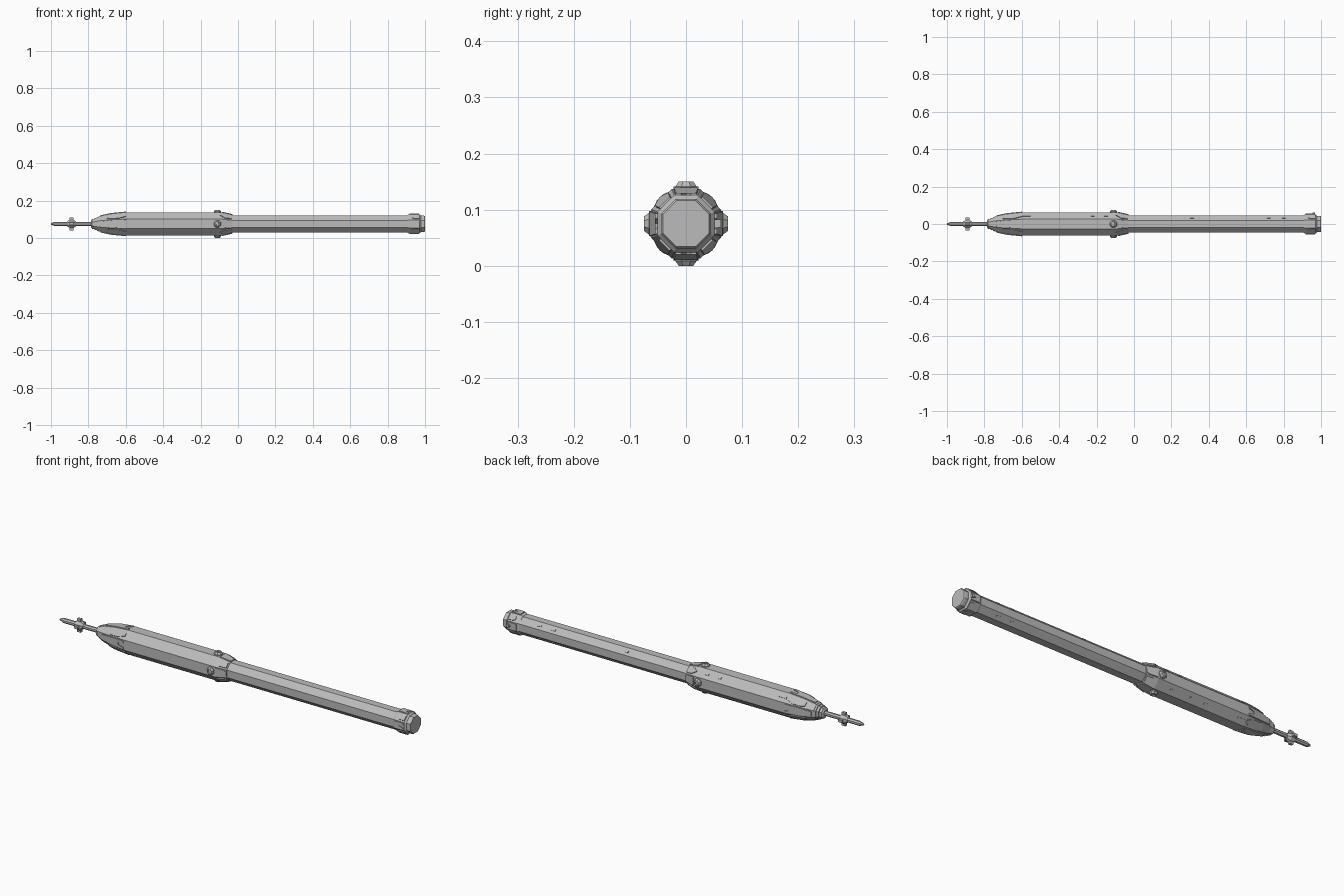
import bpy, bmesh, math
from mathutils import Vector

cube = bpy.data.objects.get("Cube")
if cube:
    bpy.data.objects.remove(cube, do_unlink=True)

AXIS_Z = 0.075
FLAT = math.tan(math.pi / 8)      # half side of an octagon per unit of apothem
AXIAL = [i * math.pi / 2 for i in range(4)]
DIAGONAL = [a + math.pi / 4 for a in AXIAL]

metal = bpy.data.materials.new("grey metal")
metal.use_nodes = True
GREY = (0.5, 0.5, 0.5, 1)
metal.diffuse_color = GREY
metal.node_tree.nodes["Principled BSDF"].inputs["Base Color"].default_value = GREY


def place(x, t, r, a):
    """Point at length x, sideways offset t and height r above the axis on the side at angle a."""
    return Vector((x, r * math.cos(a) - t * math.sin(a),
                   AXIS_Z + r * math.sin(a) + t * math.cos(a)))


def finish(bm, name):
    bmesh.ops.recalc_face_normals(bm, faces=bm.faces)
    mesh = bpy.data.meshes.new(name)
    bm.to_mesh(mesh)
    bm.free()
    mesh.materials.append(metal)
    obj = bpy.data.objects.new(name, mesh)
    bpy.context.collection.objects.link(obj)
    return obj


def barrel(name, profile, sides=8):
    """Prism along x through (x, apothem) stations, with flats facing the axes."""
    bm = bmesh.new()
    rings = []
    for x, r in profile:
        corner = r / math.cos(math.pi / sides)
        rings.append([bm.verts.new(place(x, 0, corner, (2 * i + 1) * math.pi / sides))
                      for i in range(sides)])
    for a, b in zip(rings, rings[1:]):
        for i in range(sides):
            j = (i + 1) % sides
            bm.faces.new((a[i], a[j], b[j], b[i]))
    bm.faces.new(rings[0])
    bm.faces.new(rings[-1])
    return finish(bm, name)


def radius(profile, x):
    for (x0, r0), (x1, r1) in zip(profile, profile[1:]):
        if x0 <= x <= x1:
            return r0 + (r1 - r0) * (x - x0) / (x1 - x0)
    return profile[-1][1]


def plates(name, profile, half_outline, angles, thick=0.004):
    """Raised plates following a barrel; the (x, side fraction) outline is mirrored."""
    outline = half_outline + [(x, -s) for x, s in reversed(half_outline) if s]
    bm = bmesh.new()
    for a in angles:
        low, top = [], []
        for x, s in outline:
            r = radius(profile, x)
            t = s * r * FLAT
            low.append(bm.verts.new(place(x, t, r - 0.006, a)))
            top.append(bm.verts.new(place(x, t * 0.96, r + thick, a)))
        bm.faces.new(top)
        bm.faces.new(low)
        for i in range(len(low)):
            j = (i + 1) % len(low)
            bm.faces.new((low[i], low[j], top[j], top[i]))
    return finish(bm, name)


def bar(name, profile, x, length, angle, side=0.25, thick=0.003):
    h = length / 2
    return plates(name, profile, [(x - h, side), (x + h, side)], [angle], thick)


# Main barrels
body = [(-0.745, 0.040), (-0.68, 0.054), (-0.60, 0.062), (-0.09, 0.062), (-0.045, 0.052), (-0.03, 0.048)]
tube = [(-0.05, 0.046), (0.93, 0.046)]
cap = [(0.905, 0.047), (0.915, 0.051), (0.97, 0.051), (0.978, 0.044), (0.995, 0.044), (1.0, 0.041)]
barrel("body", body)
barrel("tube", tube)
barrel("end_cap", cap)

# Stepped nose collar and pointed shaft
barrel("nose_collar", [(-0.785, 0.018), (-0.78, 0.026), (-0.768, 0.027), (-0.767, 0.032),
                       (-0.755, 0.033), (-0.754, 0.037), (-0.735, 0.040)])
barrel("shaft", [(-1.0, 0.004), (-0.98, 0.011), (-0.76, 0.011)])

# Guard on the shaft with four short arms
guard = [(-0.915, 0.012), (-0.9, 0.022), (-0.88, 0.022), (-0.865, 0.012)]
barrel("guard", guard)
plates("guard_arms", guard, [(-0.9, 0.75), (-0.88, 0.75)], AXIAL, 0.012)

# Nose armour: notched plates on the axis sides, arrow plates between them
plates("nose_plates", body, [(-0.735, 0.7), (-0.68, 0.9), (-0.6, 0.9), (-0.6, 0.5),
                             (-0.63, 0.3), (-0.63, 0)], AXIAL)
plates("nose_arrows", body, [(-0.70, 0.5), (-0.68, 0.8), (-0.64, 0.8), (-0.60, 0.3),
                             (-0.60, 0)], DIAGONAL)

# Rear collar clamps
plates("collar_plates", body, [(-0.085, 0.9), (-0.045, 0.9), (-0.03, 0.5)], AXIAL)
plates("collar_clamps", body, [(-0.095, 0), (-0.07, 0.7), (-0.035, 0.7)], DIAGONAL, 0.005)

# End cap plates
plates("cap_plates", cap, [(0.918, 0.9), (0.968, 0.9), (0.968, 0.45), (0.945, 0)], AXIAL)
plates("cap_clamps", cap, [(0.93, 0.3), (0.94, 0.65), (0.968, 0.65)], DIAGONAL)
bar("cap_tab", cap, 0.962, 0.014, 0, 0.35, 0.011)

# Round bolts with recessed heads
bm = bmesh.new()
for a in AXIAL:
    rings = []
    for rad, height in ((0.021, 0.058), (0.021, 0.066), (0.014, 0.075), (0.009, 0.075), (0.008, 0.071)):
        rings.append([bm.verts.new(place(-0.11 + rad * math.cos(k), rad * math.sin(k), height, a))
                      for k in [(i + 0.5) * math.pi / 4 for i in range(8)]])
    for p, q in zip(rings, rings[1:]):
        for i in range(8):
            j = (i + 1) % 8
            bm.faces.new((p[i], p[j], q[j], q[i]))
    bm.faces.new(rings[0])
    bm.faces.new(rings[-1])
finish(bm, "bolts")

# Small bars along the back diagonal sides
UPPER, LOWER = math.pi / 4, -math.pi / 4
for x in (0.31, 0.72, 0.8):
    bar("upper_tube_bar", tube, x, 0.02, UPPER)
for x in (0.72, 0.8):
    bar("lower_tube_bar", tube, x, 0.02, LOWER)
for x, length in ((-0.575, 0.045), (-0.22, 0.02), (-0.15, 0.02)):
    bar("upper_body_bar", body, x, length, UPPER, 0.18)
for x, length in ((-0.575, 0.045), (-0.37, 0.02), (-0.29, 0.02), (-0.18, 0.02)):
    bar("lower_body_bar", body, x, length, LOWER, 0.18)
